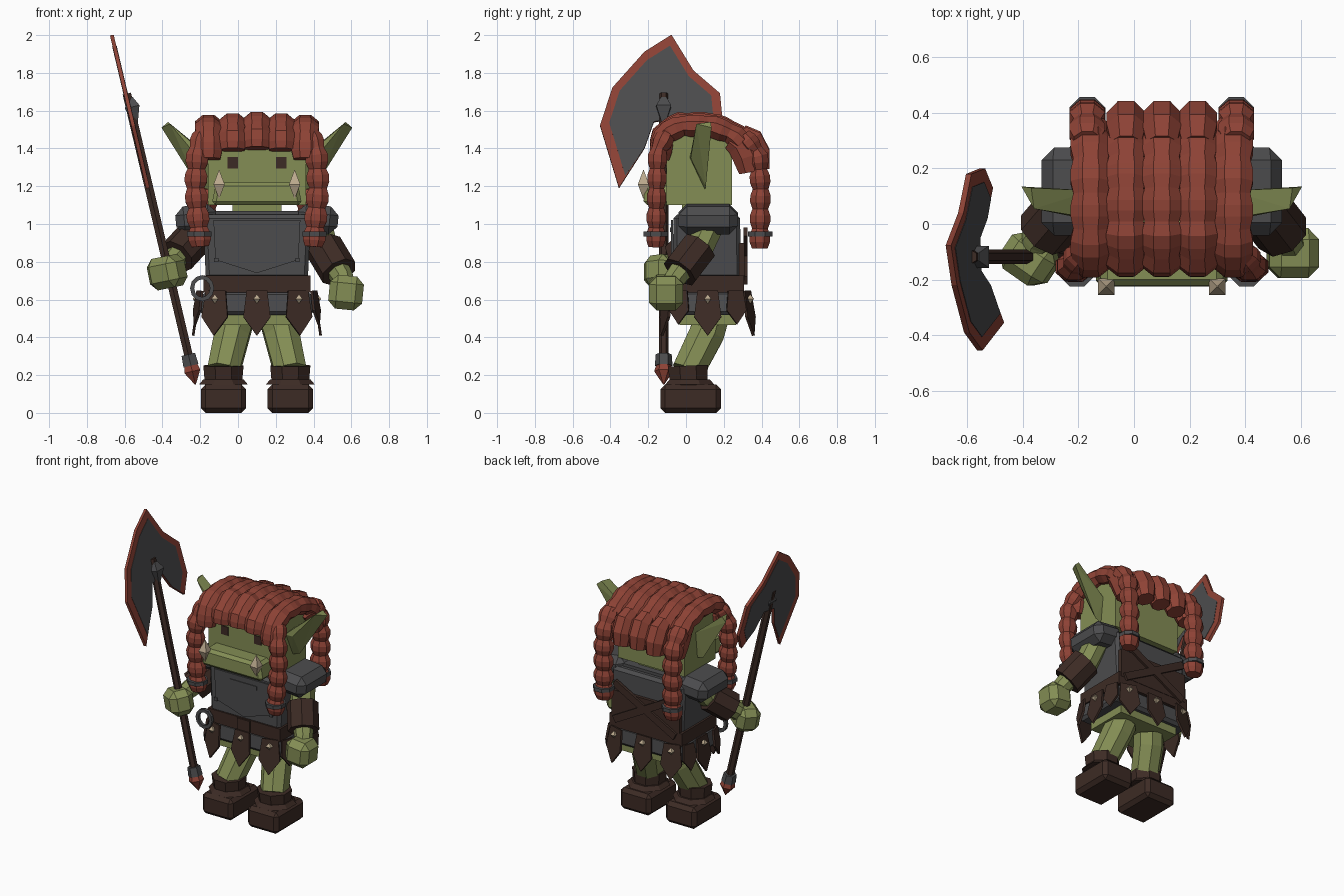
import bpy, bmesh, math
from mathutils import Vector, Matrix

old = bpy.data.objects.get("Cube")
if old:
    bpy.data.objects.remove(old, do_unlink=True)


def material(name, rgb):
    m = bpy.data.materials.new(name)
    m.use_nodes = True
    m.diffuse_color = (*rgb, 1)
    m.node_tree.nodes["Principled BSDF"].inputs["Base Color"].default_value = (*rgb, 1)
    return m


SKIN = material("olive skin", (0.23, 0.27, 0.09))
HAIR = material("rust red", (0.27, 0.055, 0.036))
METAL = material("dark iron", (0.072, 0.072, 0.075))
LEATHER = material("brown leather", (0.046, 0.024, 0.018))
BONE = material("bone", (0.5, 0.4, 0.27))
MID = 0.1       # body centre in x
DEPTH = 0.115   # body centre in y


def finish(name, bm, mat):
    bmesh.ops.recalc_face_normals(bm, faces=bm.faces)
    mesh = bpy.data.meshes.new(name)
    bm.to_mesh(mesh)
    bm.free()
    mesh.materials.append(mat)
    ob = bpy.data.objects.new(name, mesh)
    bpy.context.collection.objects.link(ob)
    return ob


def box(name, centre, size, mat, bevel=0.0, top=(1, 1), rot=None):
    """Box with optional chamfer, tapered top and rotation matrix."""
    bm = bmesh.new()
    bmesh.ops.create_cube(bm, size=1)
    for v in bm.verts:
        if v.co.z > 0:
            v.co.x *= top[0]
            v.co.y *= top[1]
        v.co = Vector(a * b for a, b in zip(v.co, size))
    if bevel:
        bmesh.ops.bevel(bm, geom=bm.edges[:], offset=bevel, segments=1, affect='EDGES')
    bm.transform(Matrix.Translation(centre) @ (rot.to_4x4() if rot else Matrix()))
    return finish(name, bm, mat)


def sweep(name, path, radii, mat, sides=8, flat=1.0):
    """Faceted tube along a path; flat squashes the second axis."""
    bm = bmesh.new()
    path = [Vector(p) for p in path]
    rings = []
    for i, p in enumerate(path):
        t = (path[min(i + 1, len(path) - 1)] - path[max(i - 1, 0)]).normalized()
        u = Vector((1, 0, 0))
        u = (u - t * u.dot(t)).normalized()
        w = t.cross(u)
        ring = []
        for k in range(sides):
            a = 2 * math.pi * (k + 0.5) / sides
            ring.append(bm.verts.new(p + radii[i] * (u * math.cos(a) + w * math.sin(a) * flat)))
        rings.append(ring)
    for a, b in zip(rings, rings[1:]):
        for k in range(sides):
            j = (k + 1) % sides
            bm.faces.new((a[k], a[j], b[j], b[k]))
    bm.faces.new(rings[0])
    bm.faces.new(rings[-1])
    return finish(name, bm, mat)


def beads(name, path, radius, lumps, mat, flat=1.0, pinch=0.8):
    """Knotted strand: evenly resampled path with a bulging radius."""
    path = [Vector(p) for p in path]
    lengths = [(b - a).length for a, b in zip(path, path[1:])]
    count = lumps * 3
    pts = []
    for s in range(count + 1):
        d, i = sum(lengths) * s / count, 0
        while i < len(lengths) - 1 and d > lengths[i]:
            d -= lengths[i]
            i += 1
        pts.append(path[i].lerp(path[i + 1], min(1, d / lengths[i])))
    radii = [radius * (pinch, 1.04, 1.04)[s % 3] for s in range(count + 1)]
    return sweep(name, pts, radii, mat, 8, flat)


def plate(name, pts, offset, mat):
    """Polygon extruded by an offset vector."""
    bm = bmesh.new()
    face = bm.faces.new([bm.verts.new(p) for p in pts])
    new = bmesh.ops.extrude_face_region(bm, geom=[face])["geom"]
    bmesh.ops.translate(bm, vec=offset, verts=[g for g in new if isinstance(g, bmesh.types.BMVert)])
    return finish(name, bm, mat)


def stud(name, p, r, h, mat, sides=4):
    p, up = Vector(p), Vector((0, 0, h))
    return sweep(name, [p - up, p, p + up], [r * 0.05, r, r * 0.05], mat, sides)


# Head and face
box("head", (MID, 0.07, 1.29), (0.52, 0.345, 0.38), SKIN)
box("neck", (MID, 0.09, 1.07), (0.26, 0.22, 0.1), SKIN)
box("jaw", (MID, -0.12, 1.16), (0.48, 0.21, 0.12), SKIN, 0.02, top=(0.9, 0.95))
for side, s in (("right", -1), ("left", 1)):
    box(side + "_eye", (MID + s * 0.128, -0.104, 1.325), (0.055, 0.008, 0.06), LEATHER)
    stud(side + "_tusk", (MID + s * 0.2, -0.225, 1.21), 0.042, 0.075, BONE)
    # Pointed ear
    bm = bmesh.new()
    for x, y, z in ((0.25, 0.02, 1.35), (0.25, 0.1, 1.18), (0.25, 0.12, 1.36), (0.31, 0.025, 1.35),
                    (0.31, 0.105, 1.2), (0.46, 0.055, 1.53), (0.47, 0.13, 1.54), (0.505, 0.135, 1.51)):
        bm.verts.new((MID + s * x, y, z))
    bmesh.ops.convex_hull(bm, input=bm.verts[:])
    finish(side + "_ear", bm, SKIN)

# Hair rows over the head, ending in thick knots, then four banded braids
for i in range(5):
    x = MID + (i - 2) * 0.128
    outer = abs(i - 2) == 2
    drop = 0.008 * abs(i - 2)
    row = [(-0.14, 1.36 if outer else 1.4), (-0.12, 1.49), (-0.03, 1.535), (0.13, 1.535), (0.25, 1.49), (0.32, 1.42)]
    beads("hair_row_%d" % i, [(x, y, z - drop) for y, z in row], 0.075, 5, HAIR, 0.82, 0.9)
    back = -0.03 if outer else 0.015
    knot = [(0.27, 1.47), (0.32, 1.44), (0.355, 1.37), (0.37, 1.29)]
    sweep("hair_knot_%d" % i, [(x, y + back, z - drop) for y, z in knot], [0.06, 0.076, 0.076, 0.058], HAIR, 8, 1.1)
for side, s in (("right", -1), ("left", 1)):
    f, b = MID + s * 0.325, MID + s * 0.268
    beads(side + "_front_braid", [(f - s * 0.05, -0.1, 1.48), (f - s * 0.01, -0.15, 1.38), (f, -0.155, 1.2),
                                  (f - s * 0.025, -0.16, 0.88)], 0.062, 6, HAIR, 0.85)
    beads(side + "_back_braid", [(b, 0.3, 1.47), (b, 0.38, 1.37), (b, 0.395, 1.2), (b, 0.39, 0.87)],
          0.066, 6, HAIR, 0.85)
    for part, x, y in (("front", f - s * 0.02, -0.16), ("back", b, 0.392)):
        sweep("%s_%s_braid_band" % (side, part), [(x, y, 0.935), (x, y, 0.96)], [0.07] * 2, METAL)

# Torso armour
box("torso", (MID, DEPTH - 0.005, 0.88), (0.54, 0.36, 0.34), METAL, 0.02, top=(1.06, 0.98))
box("collar", (MID, DEPTH - 0.01, 1.045), (0.44, 0.28, 0.05), METAL)
front = DEPTH - 0.185
chest = [(-0.23, 1.02), (0.23, 1.02), (0.22, 0.81), (0, 0.74), (-0.22, 0.81)]
plate("chest_plate", [(MID + x, front, z) for x, z in chest], (0, -0.009, 0), METAL)
box("chest_trim", (MID, front - 0.01, 0.97), (0.21, 0.008, 0.025), METAL)
for s in (-1, 1):
    box("chest_rivet", (MID + s * 0.215, front - 0.012, 0.81), (0.022, 0.012, 0.022), METAL)

# Belt, hips and leather back with crossed straps
box("belt", (MID, DEPTH, 0.683), (0.565, 0.385, 0.09), LEATHER)
box("buckle", (MID, DEPTH - 0.196, 0.683), (0.1, 0.008, 0.08), LEATHER)
box("hip_armour", (MID, DEPTH, 0.583), (0.61, 0.38, 0.13), METAL, 0.02, top=(0.92, 0.96))
box("pelvis", (MID, DEPTH, 0.5), (0.46, 0.3, 0.07), SKIN)
box("back_leather", (MID, DEPTH + 0.18, 0.8), (0.53, 0.03, 0.2), LEATHER)
for s in (-1, 1):
    box("back_strap", (MID, DEPTH + 0.2, 0.83), (0.54, 0.02, 0.05), LEATHER,
        rot=Matrix.Rotation(s * 0.5, 3, 'Y'))

# Pointed flaps with studs: three per side of the belt, outer ones turned outward
flap = [(-0.055, 0), (0.055, 0), (0.072, -0.14), (0, -0.24), (-0.072, -0.14)]
sides = (("front", 0, 0.2, 0.215, 1.0), ("left", 1, 0.295, 0.145, 0.75),
         ("back", 2, 0.2, 0.215, 1.0), ("right", 3, 0.295, 0.145, 0.75))
for side, turn, reach, spread, outer in sides:
    for k in (-1, 0, 1):
        size = outer if k else 1
        M = (Matrix.Translation((MID, DEPTH, 0.645)) @ Matrix.Rotation(turn * math.pi / 2, 4, 'Z')
             @ Matrix.Translation((k * spread, -reach, 0)) @ Matrix.Rotation(k * 0.3, 4, 'Z')
             @ Matrix.Rotation(-0.15, 4, 'X'))
        out = M.to_3x3() @ Vector((0, -0.014, 0))
        plate(side + "_belt_flap", [M @ Vector((x * size, 0, z * size)) for x, z in flap], out, LEATHER)
        if k == 0 or outer == 1:
            stud(side + "_flap_stud", M @ Vector((0, -0.02, -0.045)), 0.026, 0.024, BONE)

# Key ring on the right hip
ring = [(-0.19 + 0.053 * math.cos(t * math.pi / 6), -0.1, 0.66 + 0.058 * math.sin(t * math.pi / 6)) for t in range(12)]
for a, b in zip(ring, ring[1:] + ring[:1]):
    box("hip_ring", (Vector(a) + Vector(b)) / 2, (0.036, 0.022, 0.021), METAL,
        rot=Matrix.Rotation(-math.atan2(b[2] - a[2], b[0] - a[0]), 3, 'Y'))

# Shoulders, legs and boots
for side, s in (("right", -1), ("left", 1)):
    box(side + "_shoulder_pad", (MID + s * 0.32, 0.117, 1.025), (0.22, 0.315, 0.15), METAL, 0.045,
        rot=Matrix.Rotation(s * 0.1, 3, 'Y'))
    x = MID + s * 0.177
    sweep(side + "_leg", [(MID + s * 0.11, 0.13, 0.49), (MID + s * 0.13, 0.11, 0.42), (x, 0.01, 0.22)],
          [0.1, 0.1, 0.092], SKIN)
    sweep(side + "_boot_cuff", [(x, 0.015, 0.14), (x, 0.01, 0.25)], [0.105, 0.115], LEATHER)
    sweep(side + "_boot_trim", [(x, 0.02, 0.15), (x, 0.02, 0.178)], [0.14, 0.115], LEATHER)
    box(side + "_boot", (x, 0.025, 0.075), (0.24, 0.32, 0.15), LEATHER, 0.025)

# Arms: shoulder, elbow, wrist, hand, then hand size and its turn and tilt
arms = {"right": ((-0.2, 0.12, 1.0), (-0.23, 0.08, 0.93), (-0.35, -0.06, 0.8), (-0.375, -0.125, 0.745),
                  (0.19, 0.16, 0.17), -0.6, -0.2),
        "left": ((0.42, 0.13, 1.0), (0.45, 0.075, 0.885), (0.555, -0.06, 0.71), (0.572, -0.105, 0.637),
                 (0.18, 0.18, 0.18), 0.0, 0.1)}
for side, (*joints, size, turn, tilt) in arms.items():
    shoulder, elbow, wrist, hand = (Vector(j) for j in joints)
    sweep(side + "_arm", [shoulder, elbow, wrist, hand], [0.08, 0.08, 0.06, 0.06], SKIN)
    sweep(side + "_arm_guard", [elbow.lerp(wrist, 0.05), elbow.lerp(wrist, 0.8)], [0.102, 0.102], LEATHER)
    box(side + "_hand", hand, size, SKIN, 0.04,
        rot=Matrix.Rotation(tilt, 3, 'Y') @ Matrix.Rotation(turn, 3, 'Z'))


# Leaning battle axe
def on_shaft(z, y=-0.118, shift=0.0):
    return Vector((-0.19 - 0.236 * z + shift, y, z))


sweep("axe_shaft", [on_shaft(0.25), on_shaft(1.69)], [0.026] * 2, LEATHER, 6)
sweep("axe_ferrule", [on_shaft(0.25), on_shaft(0.31)], [0.047, 0.042], METAL, 6)
sweep("axe_foot_spike", [on_shaft(0.15), on_shaft(0.22), on_shaft(0.27)], [0.003, 0.05, 0.035], HAIR, 6)
sweep("axe_head_spike", [on_shaft(z, shift=0.012) for z in (1.53, 1.62, 1.67)], [0.012, 0.056, 0.02], METAL, 4)
edge = [(-0.355, 1.19), (-0.455, 1.52), (-0.39, 1.72), (-0.22, 1.91), (-0.077, 2.0),
        (0.04, 1.81), (0.18, 1.69), (0.2, 1.48), (0.13, 1.36)]
notch = [(0.02, 1.45), (-0.05, 1.56), (-0.17, 1.54), (-0.22, 1.4)]
core = [(-0.13 + (y + 0.13) * 0.85, 1.61 + (z - 1.61) * 0.85) for y, z in edge]
for name, outline, thick, mat in (("axe_edge", edge, 0.02, HAIR), ("axe_blade", core, 0.024, METAL)):
    across = Vector((1, 0, 0.236)).normalized() * thick
    plate(name, [on_shaft(z, y, -0.006) - across / 2 for y, z in outline + notch], across, mat)
